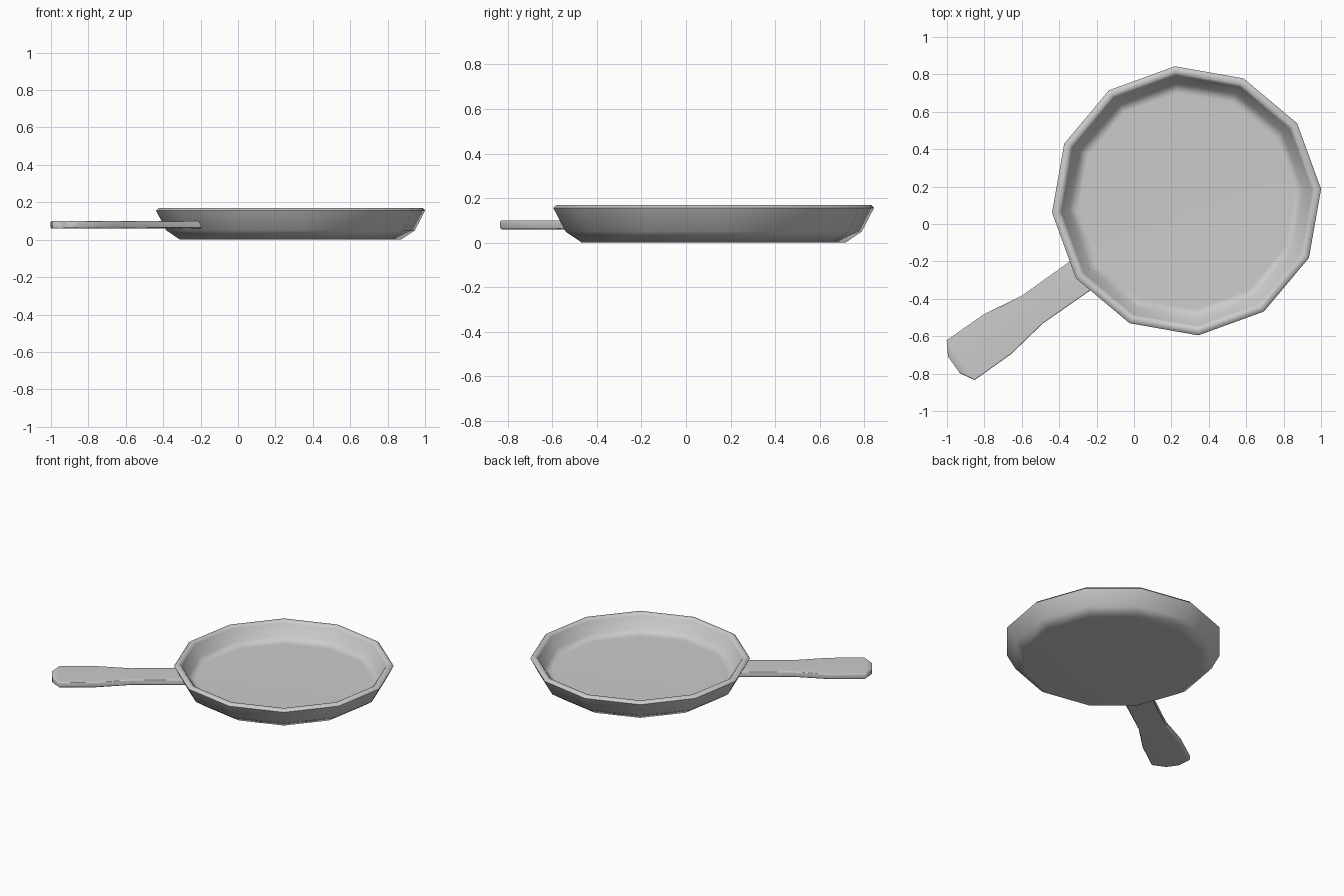
import bpy, bmesh, math

if "Cube" in bpy.data.objects:
    bpy.data.objects.remove(bpy.data.objects["Cube"])

CENTRE = (0.281, 0.124)
TURN = math.radians(5.0)          # rotation of the 12-sided bowl
SIDES = 12


def finish(name, bm, turn, angle):
    bmesh.ops.recalc_face_normals(bm, faces=bm.faces)
    mesh = bpy.data.meshes.new(name)
    bm.to_mesh(mesh)
    bm.free()
    ob = bpy.data.objects.new(name, mesh)
    bpy.context.collection.objects.link(ob)
    ob.location = (*CENTRE, 0)
    ob.rotation_euler.z = turn
    bpy.ops.object.select_all(action='DESELECT')
    ob.select_set(True)
    bpy.context.view_layer.objects.active = ob
    bpy.ops.object.shade_smooth_by_angle(angle=math.radians(angle))
    # large flat faces keep their flat shading
    weighted = ob.modifiers.new("weighted_normals", 'WEIGHTED_NORMAL')
    weighted.keep_sharp = True
    return ob


# Pan bowl: lathed profile (radius, height), outside bottom to inside floor
profile = [(0.593, 0.0), (0.667, 0.05), (0.722, 0.156), (0.708, 0.17),
           (0.686, 0.17), (0.672, 0.156), (0.63, 0.08), (0.58, 0.047)]
bm = bmesh.new()
rings = []
for r, z in profile:
    rings.append([bm.verts.new((r * math.cos(math.tau * i / SIDES),
                                r * math.sin(math.tau * i / SIDES), z))
                  for i in range(SIDES)])
for a, b in zip(rings, rings[1:]):
    for i in range(SIDES):
        j = (i + 1) % SIDES
        bm.faces.new((a[i], a[j], b[j], b[i]))
bm.faces.new(rings[0])
bm.faces.new(rings[-1])
finish("pan_bowl", bm, TURN, 60)

# Handle: flat outline (distance from bowl centre, half width), mirrored and extruded
half = [(0.64, 0.095), (1.005, 0.093), (1.24, 0.129), (1.478, 0.13), (1.522, 0.055)]
outline = half + [(d, -w) for d, w in reversed(half)]
n = len(outline)
bm = bmesh.new()
low = [bm.verts.new((d, w, 0.06)) for d, w in outline]
high = [bm.verts.new((d, w, 0.1)) for d, w in outline]
for i in range(n):
    j = (i + 1) % n
    bm.faces.new((low[i], low[j], high[j], high[i]))
for k in range(n // 2 - 1):       # quad strips on top and bottom
    for ring in (low, high):
        bm.faces.new((ring[k], ring[k + 1], ring[n - 2 - k], ring[n - 1 - k]))
# soften the long top and bottom edges, leaving the cross edges alone
long_edges = [e for e in bm.edges if e.verts[0].co.z == e.verts[1].co.z
              and abs(e.verts[0].co.y + e.verts[1].co.y) > 0.01]
bmesh.ops.bevel(bm, geom=long_edges, offset=0.006, segments=1, affect='EDGES')
finish("handle", bm, TURN + math.radians(210.2), 60)
